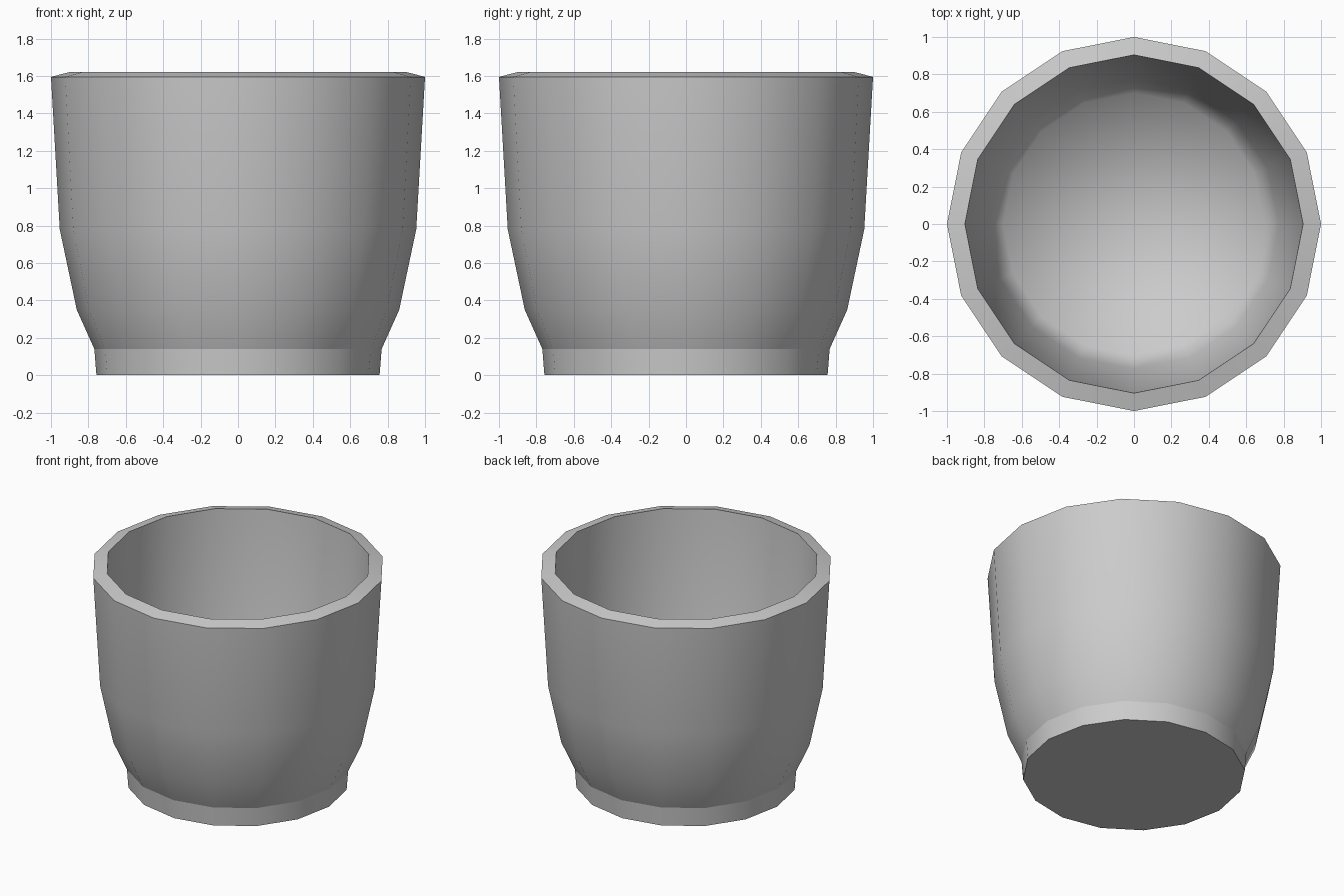
import bpy, bmesh, math

if "Cube" in bpy.data.objects:
    bpy.data.objects.remove(bpy.data.objects["Cube"])

SIDES = 16

# Profile (radius, height): foot, outer wall, rim, inner wall, floor
profile = [(0.757, 0.0), (0.768, 0.14), (0.862, 0.35), (0.953, 0.78), (1.0, 1.595),
           (0.904, 1.62), (0.862, 0.80), (0.775, 0.38), (0.70, 0.20)]
SHARP_RINGS = (0, 1, 4, 5)   # base edge, foot seam, both rim edges
FLOOR_Z = 0.14

bm = bmesh.new()
rings = []
for r, z in profile:
    rings.append([bm.verts.new((r * math.cos(2 * math.pi * i / SIDES),
                                r * math.sin(2 * math.pi * i / SIDES), z))
                  for i in range(SIDES)])

# Walls
for low, high in zip(rings, rings[1:]):
    for i in range(SIDES):
        j = (i + 1) % SIDES
        bm.faces.new((low[i], low[j], high[j], high[i]))

# Flat underside and inner floor fan
bm.faces.new(rings[0][::-1])
centre = bm.verts.new((0, 0, FLOOR_Z))
for i in range(SIDES):
    bm.faces.new((rings[-1][i], rings[-1][(i + 1) % SIDES], centre))

# Smooth shading with crisp rim and foot
for f in bm.faces:
    f.smooth = True
for k in SHARP_RINGS:
    for i in range(SIDES):
        bm.edges.get((rings[k][i], rings[k][(i + 1) % SIDES])).smooth = False

bmesh.ops.recalc_face_normals(bm, faces=bm.faces)
mesh = bpy.data.meshes.new("cup")
bm.to_mesh(mesh)
bm.free()
cup = bpy.data.objects.new("cup", mesh)
bpy.context.collection.objects.link(cup)
